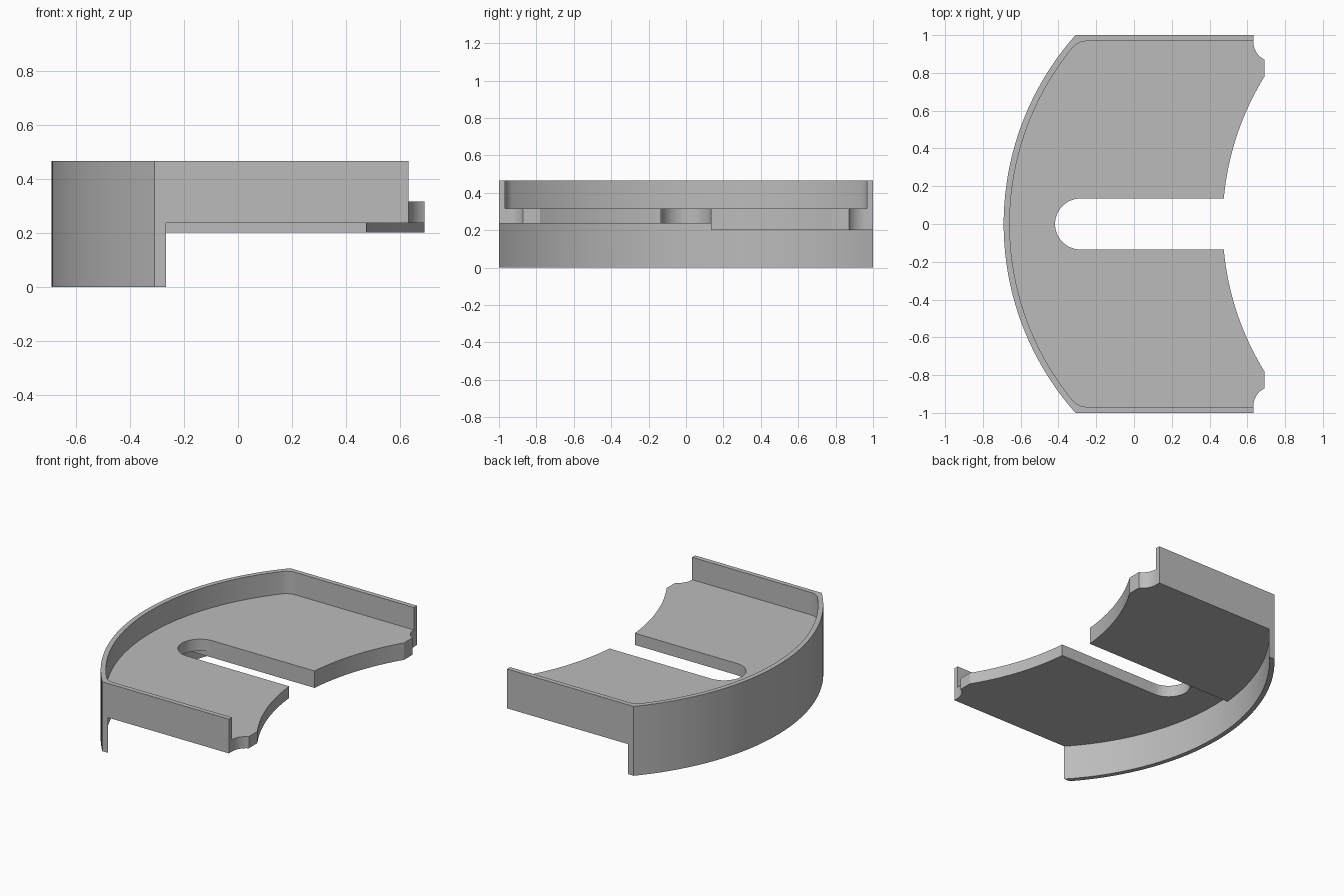
import bpy
import bmesh
from math import asin, atan2, cos, pi, sin, sqrt

if "Cube" in bpy.data.objects:
    bpy.data.objects.remove(bpy.data.objects["Cube"])

HEIGHT, FLOOR_TOP = 0.467, 0.316
THIN_BOTTOM, THICK_BOTTOM = 0.237, 0.202
HALF_X, WALL_END, SLOT_R = 0.69, 0.632, 0.135
ARC_X, ARC_R, WALL = 0.816, 1.506, 0.032
INNER_R = ARC_R - WALL
FAR = 3.0


def arc(cx, cy, r, start, end, steps=48):
    """Points along a circular arc."""
    angles = [start + (end - start) * i / steps for i in range(steps + 1)]
    return [(cx + r * cos(a), cy + r * sin(a)) for a in angles]


def prism(name, outline, z0, z1):
    """Extrude a flat outline from z0 up to z1."""
    bm = bmesh.new()
    base = bm.faces.new([bm.verts.new((x, y, z0)) for x, y in outline])
    top = bmesh.ops.extrude_face_region(bm, geom=[base])["geom"]
    verts = [g for g in top if isinstance(g, bmesh.types.BMVert)]
    bmesh.ops.translate(bm, verts=verts, vec=(0, 0, z1 - z0))
    bmesh.ops.recalc_face_normals(bm, faces=bm.faces)
    mesh = bpy.data.meshes.new(name)
    bm.to_mesh(mesh)
    bm.free()
    obj = bpy.data.objects.new(name, mesh)
    bpy.context.collection.objects.link(obj)
    return obj


def cut(body, name, outline, z0, z1):
    """Subtract a prism from the body and discard the cutter."""
    cutter = prism(name, outline, z0, z1)
    cutter.hide_render = True
    mod = body.modifiers.new(name, "BOOLEAN")
    mod.operation, mod.solver, mod.object = "DIFFERENCE", "EXACT", cutter
    bpy.context.view_layer.objects.active = body
    bpy.ops.object.modifier_apply(modifier=mod.name)
    bpy.data.objects.remove(cutter)


# Solid block with the curved outer wall
half = asin(1 / ARC_R)
tray = prism("curved_tray", arc(ARC_X, 0, ARC_R, pi - half, pi + half, 64)
             + [(HALF_X, -1), (HALF_X, 1)], 0, HEIGHT)

# Upper recess with rounded inner corners
fillet = 0.1
fy = 1 - WALL - fillet
fx = ARC_X - sqrt((INNER_R - fillet) ** 2 - fy ** 2)
turn = atan2(fy, fx - ARC_X)
recess = (arc(fx, fy, fillet, pi / 2, turn, 12)
          + arc(ARC_X, 0, INNER_R, turn, 2 * pi - turn, 64)[1:-1]
          + arc(fx, -fy, fillet, 2 * pi - turn, 1.5 * pi, 12)
          + [(FAR, -1 + WALL), (FAR, 1 - WALL)])
cut(tray, "recess", recess, FLOOR_TOP, FAR)

# Underside hollow behind the skirt, shallower under the back half
wide = asin(1.2 / INNER_R)
cut(tray, "underside", arc(ARC_X, 0, INNER_R, pi - wide, pi + wide, 64)
    + [(FAR, -1.2), (FAR, 1.2)], -1, THICK_BOTTOM)
edge = asin(SLOT_R / INNER_R)
cut(tray, "thin_underside", arc(ARC_X, 0, INNER_R, pi - edge, pi + wide, 64)
    + [(FAR, -1.2), (FAR, SLOT_R)], -1, THIN_BOTTOM)

# Round-ended slot
cut(tray, "slot", arc(-0.283, 0, SLOT_R, pi / 2, 1.5 * pi, 24)
    + [(FAR, -SLOT_R), (FAR, SLOT_R)], -1, FAR)

# Large concave end
cut(tray, "concave_end", arc(1.955, 0, 1.486, pi / 2, 1.5 * pi, 96), -1, FAR)

# Small scallops at the two outer corners
for side in (1, -1):
    notch = ([(WALL_END, 1.2)] + arc(0.738, 0.965, 0.106, pi, 1.5 * pi, 16)
             + [(1, 0.859), (1, 1.2)])
    cut(tray, "corner_scallop", [(x, side * y) for x, y in notch], -1, FAR)

# Plain grey finish
grey = bpy.data.materials.new("plain_grey")
grey.use_nodes = True
colour = (0.5, 0.5, 0.5, 1)
grey.diffuse_color = colour
grey.node_tree.nodes["Principled BSDF"].inputs["Base Color"].default_value = colour
tray.data.materials.clear()
tray.data.materials.append(grey)
for poly in tray.data.polygons:
    poly.material_index = 0

bpy.ops.object.select_all(action="DESELECT")
tray.select_set(True)
bpy.context.view_layer.objects.active = tray
bpy.ops.object.shade_smooth_by_angle(angle=pi / 9)
